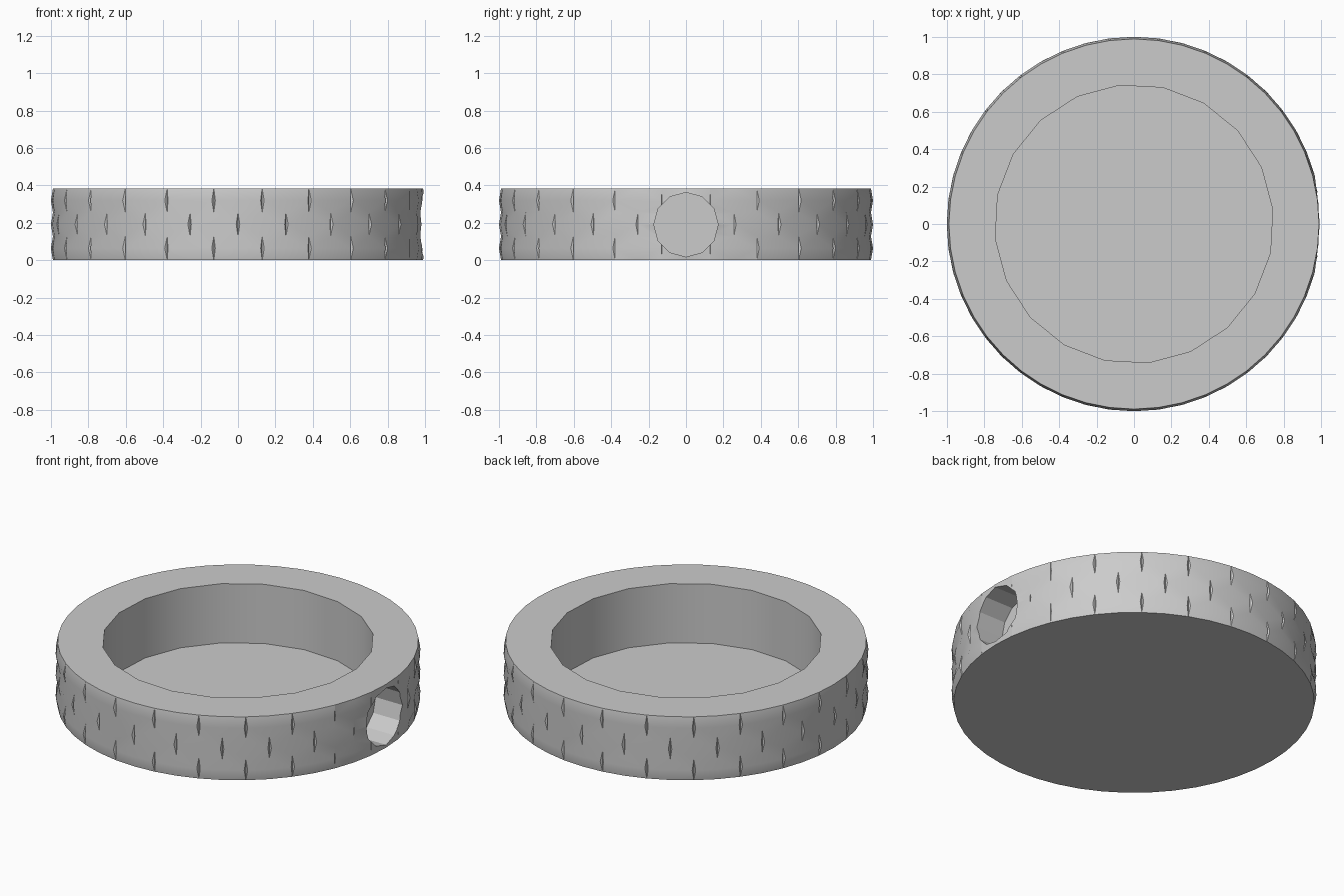
import bpy, bmesh
from math import sin, cos, radians

cube = bpy.data.objects.get("Cube")
if cube:
    bpy.data.objects.remove(cube, do_unlink=True)

HEIGHT, ROWS, BRICKS = 0.383, 3, 24
STEP = 360 / (BRICKS * 2)
R_JOINT, R_BRICK = 0.983, 1.0

stone = bpy.data.materials.new("stone grey")
stone.use_nodes = True
grey = (0.6, 0.6, 0.6, 1)
stone.diffuse_color = grey
stone.node_tree.nodes["Principled BSDF"].inputs["Base Color"].default_value = grey


def make_object(name, bm):
    bmesh.ops.recalc_face_normals(bm, faces=bm.faces)
    mesh = bpy.data.meshes.new(name)
    bm.to_mesh(mesh)
    bm.free()
    mesh.materials.append(stone)
    obj = bpy.data.objects.new(name, mesh)
    bpy.context.collection.objects.link(obj)
    return obj


def cylinder(name, radius, depth, sides, location, rotation=(0, 0, 0)):
    bpy.ops.mesh.primitive_cylinder_add(vertices=sides, radius=radius, depth=depth,
                                        location=location, rotation=rotation)
    obj = bpy.context.object
    obj.name = name
    obj.hide_render = True
    obj.data.materials.append(stone)
    return obj


def cut(body, cutter):
    mod = body.modifiers.new("cut", "BOOLEAN")
    mod.operation, mod.solver, mod.object = "DIFFERENCE", "EXACT", cutter
    bpy.context.view_layer.objects.active = body
    bpy.ops.object.modifier_apply(modifier=mod.name)
    bpy.data.objects.remove(cutter, do_unlink=True)


# Solid drum whose wall is three staggered courses of pillowed bricks
bm = bmesh.new()


def point(angle, radius, z):
    a = radians(angle)
    return bm.verts.new((radius * cos(a), radius * sin(a), z))


count = BRICKS * 2
rings = [[point(i * STEP, R_JOINT + 0.006, HEIGHT * r / ROWS) for i in range(count)]
         for r in range(ROWS + 1)]
for r in range(ROWS):
    low, high = rings[r], rings[r + 1]
    z = HEIGHT * (r + 0.5) / ROWS
    for b in range(BRICKS):
        # The middle course is shifted by half a brick
        j = 2 * b + (r + 1) % 2
        k, m = (j + 1) % count, (j + 2) % count
        j %= count
        near_hole = cos(radians(k * STEP)) > 0.95
        gap = 0.05 if near_hole else 0.55
        r_end = R_JOINT + 0.008 if near_hole else R_BRICK
        left = point(j * STEP + gap, r_end, z)
        mid = point((j + 1) * STEP, R_BRICK, z)
        right = point((j + 2) * STEP - gap, r_end, z)
        for face in ((low[j], left, high[j]), (low[m], high[m], right),
                     (low[j], low[k], mid, left), (low[k], low[m], right, mid),
                     (left, mid, high[k], high[j]), (mid, right, high[m], high[k])):
            bm.faces.new(face)
bm.faces.new(rings[0])
bm.faces.new(rings[-1])
bmesh.ops.triangulate(bm, faces=[f for f in bm.faces if len(f.verts) == 4])
body = make_object("brick_tray", bm)

# Round well in the top, and a blind round socket in the +x wall
cut(body, cylinder("well_cutter", 0.745, 1.0, 20, (0, 0, 0.525), (0, 0, radians(6))))
cut(body, cylinder("socket_cutter", 0.172, 0.4, 12, (1.0, 0, 0.19), (0, radians(90), 0)))

bpy.ops.object.select_all(action="DESELECT")
body.select_set(True)
bpy.context.view_layer.objects.active = body
bpy.ops.object.shade_smooth_by_angle(angle=radians(25))
